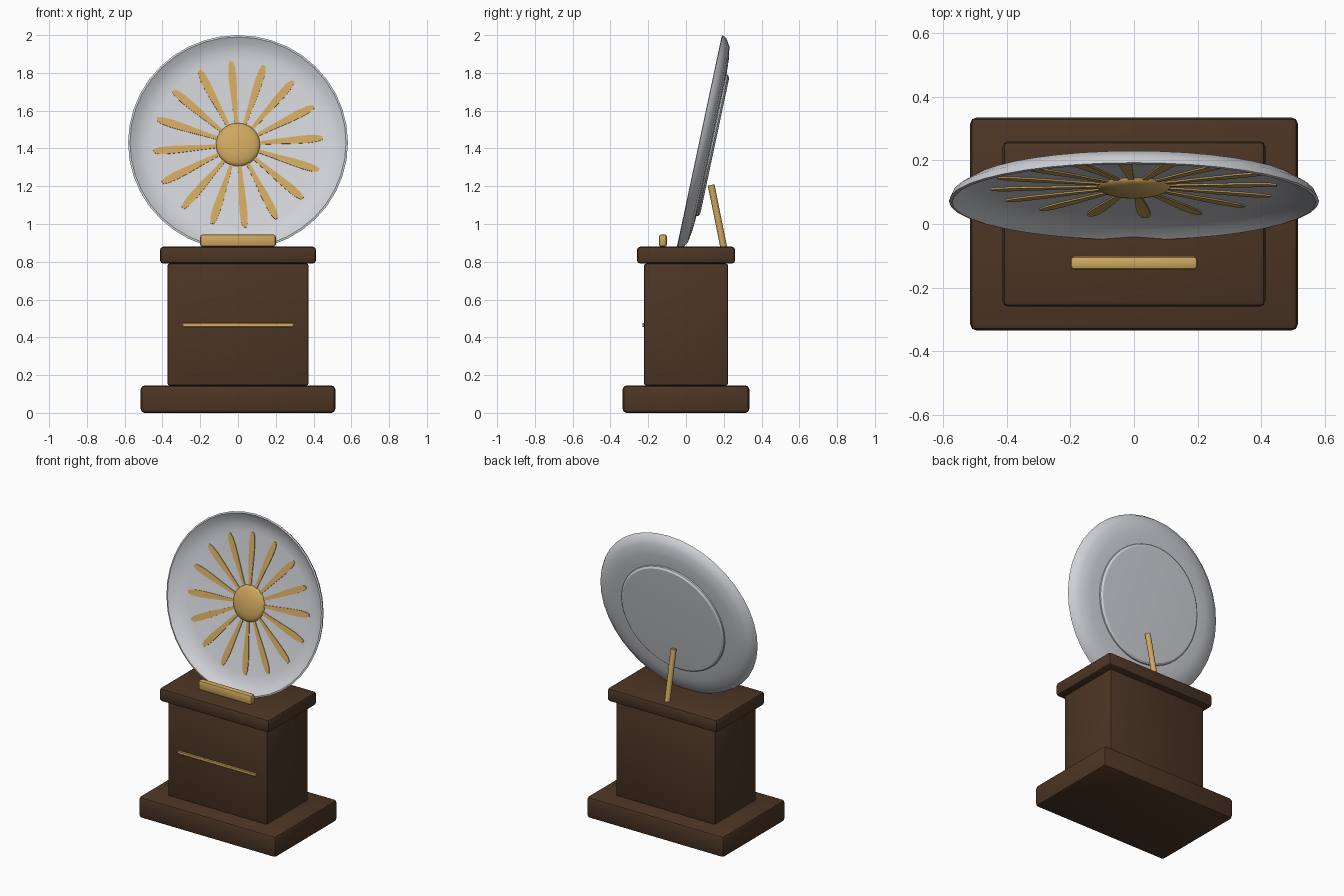
import bpy, bmesh, math
from mathutils import Matrix, Vector

cube = bpy.data.objects.get("Cube")
if cube:
    bpy.data.objects.remove(cube, do_unlink=True)


def material(name, rgb):
    m = bpy.data.materials.new(name)
    m.use_nodes = True
    col = (*rgb, 1.0)
    m.diffuse_color = col
    m.node_tree.nodes["Principled BSDF"].inputs["Base Color"].default_value = col
    return m


wood = material("dark wood", (0.073, 0.036, 0.018))
gold = material("gold", (0.63, 0.39, 0.115))
silver = material("silver", (0.63, 0.64, 0.67))


def finish(bm, name, mat, matrix=None, smooth=None):
    bmesh.ops.recalc_face_normals(bm, faces=bm.faces)
    mesh = bpy.data.meshes.new(name)
    bm.to_mesh(mesh)
    bm.free()
    mesh.materials.append(mat)
    ob = bpy.data.objects.new(name, mesh)
    bpy.context.collection.objects.link(ob)
    if matrix:
        ob.matrix_world = matrix
    if smooth:
        bpy.ops.object.select_all(action='DESELECT')
        ob.select_set(True)
        bpy.context.view_layer.objects.active = ob
        bpy.ops.object.shade_smooth_by_angle(angle=math.radians(smooth))
    return ob


def box(name, mat, x, y, z, bevel, segments=2):
    """Bevelled box between the given (low, high) ranges."""
    bm = bmesh.new()
    bmesh.ops.create_cube(bm, size=1)
    for v in bm.verts:
        v.co = [(lo + hi) / 2 + c * (hi - lo) for c, (lo, hi) in zip(v.co, (x, y, z))]
    if bevel:
        bmesh.ops.bevel(bm, geom=bm.edges[:], offset=bevel, segments=segments,
                        affect='EDGES', profile=0.5)
    return finish(bm, name, mat, smooth=40)


# Pedestal
box("base", wood, (-.515, .515), (-.335, .335), (0, .145), .02)
box("column", wood, (-.373, .373), (-.222, .222), (.145, .79), .01)
box("cap", wood, (-.413, .413), (-.26, .26), (.79, .88), .018)

# Gold trim on the pedestal
box("front_strip", gold, (-.295, .295), (-.231, -.21), (.455, .476), .003, 1)
box("front_ledge", gold, (-.2, .2), (-.144, -.101), (.88, .945), .013)

# Tilted frame of the dish: local z points out of its front
dish_frame = Matrix.Translation((0, .069, 1.431)) @ Matrix.Rotation(math.radians(78), 4, 'X')


def lathe(name, mat, profile, steps, smooth):
    bm = bmesh.new()
    verts = [bm.verts.new((r, 0, h)) for r, h in profile]
    edges = [bm.edges.new(pair) for pair in zip(verts, verts[1:])]
    bmesh.ops.spin(bm, geom=verts + edges, cent=(0, 0, 0), axis=(0, 0, 1),
                   angle=math.tau, steps=steps)
    bmesh.ops.remove_doubles(bm, verts=bm.verts, dist=1e-4)
    return finish(bm, name, mat, dish_frame, smooth)


# Dish, from the middle of its front round the rim to the middle of its back
lathe("dish", silver, [
    (0, -.054), (.45, -.05), (.5, -.041), (.54, -.024), (.572, 0),
    (.582, -.003), (.57, -.027), (.53, -.052), (.46, -.063), (.388, -.067),
    (0, -.067)], 40, 40)
lathe("back_foot", silver, [
    (.385, -.062), (.382, -.075), (.37, -.084), (.355, -.085), (0, -.085)], 40, 30)

# Domed boss in the middle of the flower
lathe("flower_centre", gold, [
    (.117 * math.cos(a), -.053 + .034 * math.sin(a))
    for a in (i * math.pi / 16 for i in range(9))], 32, 60)

# Petals: one outline repeated round the boss
half = [(.09, .008), (.2, .013), (.3, .019), (.37, .021), (.42, .018), (.45, .009)]
outline = half + [(r, -w) for r, w in reversed(half)]
bm = bmesh.new()
for i in range(16):
    turn = Matrix.Rotation(math.radians(4.6 + 22.5 * i), 3, 'Z')
    bottom = [bm.verts.new(turn @ Vector((r, w, -.054 + .009 * r))) for r, w in outline]
    face = bm.faces.new(bottom)
    top = bmesh.ops.extrude_face_region(bm, geom=[face])["geom"]
    for v in top:
        if isinstance(v, bmesh.types.BMVert):
            v.co.z += .005
finish(bm, "petals", gold, dish_frame)

# Leaning rod behind the dish
foot, head = Vector((0, .201, .87)), Vector((0, .133, 1.207))
axis = head - foot
bm = bmesh.new()
bmesh.ops.create_cone(bm, cap_ends=True, segments=12, radius1=.018, radius2=.018,
                      depth=axis.length)
finish(bm, "back_rod", gold, Matrix.Translation((foot + head) / 2)
       @ axis.to_track_quat('Z', 'Y').to_matrix().to_4x4(), smooth=40)
